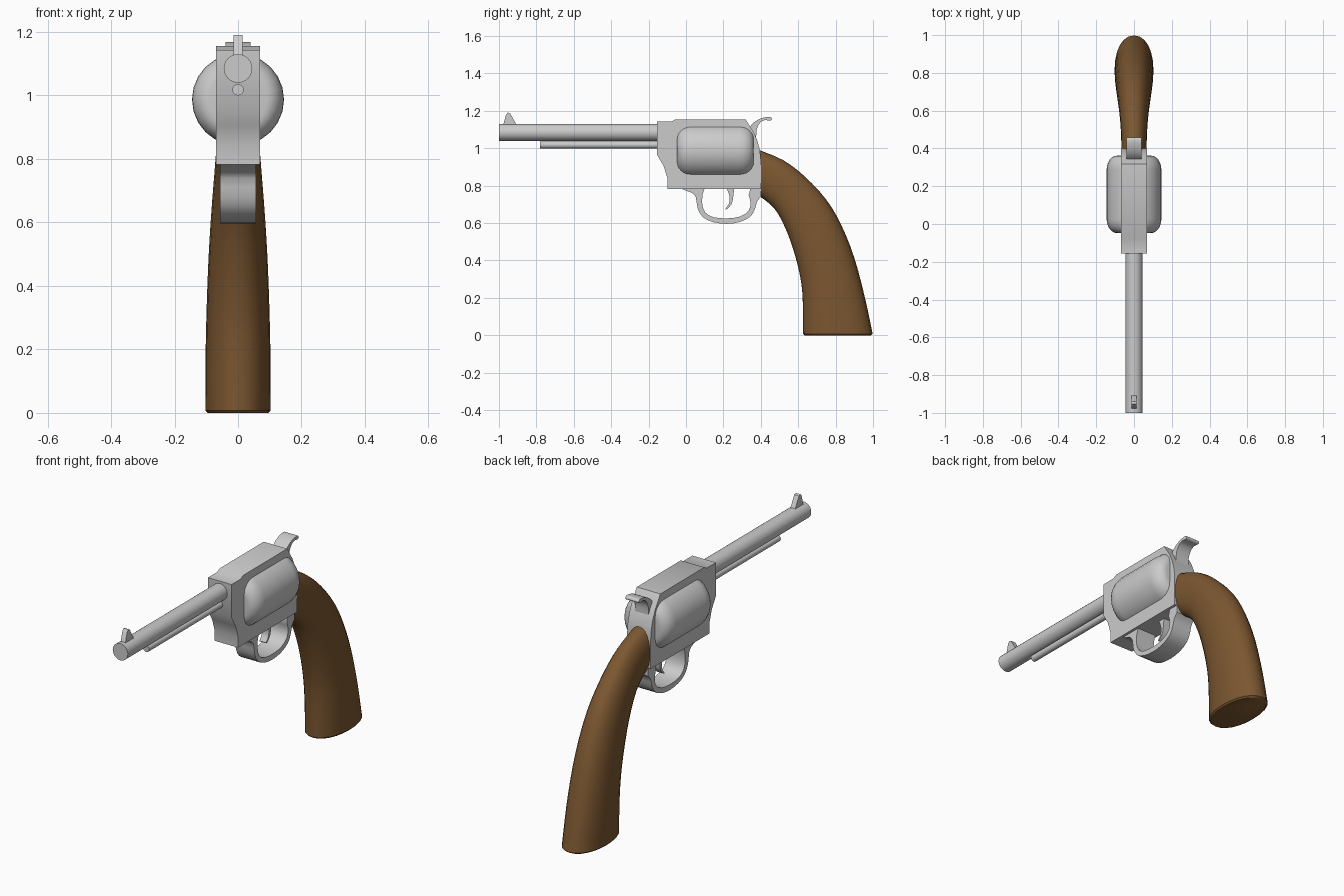
import bpy, bmesh, math
from mathutils import Vector

if "Cube" in bpy.data.objects:
    bpy.data.objects.remove(bpy.data.objects["Cube"])


def finish(name, bm, angle=35, mat=None):
    bmesh.ops.recalc_face_normals(bm, faces=bm.faces)
    me = bpy.data.meshes.new(name)
    bm.to_mesh(me)
    bm.free()
    me.shade_smooth()
    me.set_sharp_from_angle(angle=math.radians(angle))
    ob = bpy.data.objects.new(name, me)
    bpy.context.collection.objects.link(ob)
    if mat:
        me.materials.append(mat)
    return ob


def plate(name, pts, half):
    """Extrude a (y, z) side profile to +-half in x."""
    bm = bmesh.new()
    f = bm.faces.new([bm.verts.new((-half, y, z)) for y, z in pts])
    ext = bmesh.ops.extrude_face_region(bm, geom=[f])
    bmesh.ops.translate(bm, vec=(2 * half, 0, 0),
                        verts=[v for v in ext['geom'] if isinstance(v, bmesh.types.BMVert)])
    return finish(name, bm)


def loft(name, rings, angle=35, mat=None):
    """Skin closed rings of points and cap both ends."""
    bm = bmesh.new()
    vr = [[bm.verts.new(p) for p in r] for r in rings]
    n = len(vr[0])
    for a, b in zip(vr, vr[1:]):
        for i in range(n):
            j = (i + 1) % n
            bm.faces.new((a[i], a[j], b[j], b[i]))
    bm.faces.new(vr[0])
    bm.faces.new(vr[-1])
    return finish(name, bm, angle, mat)


def lathe(name, profile, zc, n=24):
    """Turn (y, radius) pairs about a lengthwise axis at height zc."""
    t = [2 * math.pi * i / n for i in range(n)]
    return loft(name, [[(r * math.sin(a), y, zc + r * math.cos(a)) for a in t]
                       for y, r in profile])


def smooth(pts, steps=4):
    """Catmull-Rom interpolation through points of any dimension."""
    pts = [Vector(p) for p in pts]
    p = [2 * pts[0] - pts[1]] + pts + [2 * pts[-1] - pts[-2]]
    out = []
    for i in range(1, len(p) - 2):
        a, b, c, d = p[i - 1:i + 3]
        for k in range(steps):
            t = k / steps
            out.append(0.5 * (2 * b + (c - a) * t + (2 * a - 5 * b + 4 * c - d) * t * t
                              + (3 * b - a - 3 * c + d) * t ** 3))
    return out + [pts[-1]]


# Barrel and ejector rod
lathe("barrel", [(-1.0, 0.045), (-0.1, 0.045)], 1.085)
lathe("ejector_rod", [(-0.78, 0.018), (-0.1, 0.018)], 1.018, 16)

# Front sight
plate("front_sight", [(-0.98, 1.115), (-0.962, 1.18), (-0.952, 1.191), (-0.94, 1.186),
                      (-0.9, 1.115)], 0.014)

# Frame
plate("frame", [(-0.155, 1.143), (-0.077, 1.143), (-0.056, 1.155), (0.318, 1.155),
                (0.361, 1.088), (0.382, 1.04), (0.395, 0.99), (0.4, 0.94), (0.4, 0.783),
                (-0.1, 0.783), (-0.1, 0.842), (-0.12, 0.906), (-0.155, 0.965)], 0.07)

# Cylinder drum with rounded ends
half = [(0.205 + 0.0, 0.09)] + [
    (0.205 - 0.075 * (1 - math.cos(a)), 0.09 + 0.055 * math.sin(a))
    for a in [math.pi / 2 * k / 6 for k in range(1, 7)]]
lathe("drum", [(0.157 - d, r) for d, r in half] + [(0.157 + d, r) for d, r in half[::-1]], 0.987)

# Trigger guard
outer = smooth([(0.03, 0.762), (0.052, 0.74), (0.062, 0.68), (0.09, 0.632), (0.145, 0.605),
                (0.215, 0.596), (0.285, 0.605), (0.345, 0.635), (0.37, 0.68), (0.38, 0.715),
                (0.402, 0.742)], 2)
inner = smooth([(0.335, 0.75), (0.345, 0.71), (0.335, 0.667), (0.29, 0.635), (0.215, 0.625),
                (0.145, 0.632), (0.103, 0.657), (0.087, 0.7), (0.088, 0.75)], 2)
plate("trigger_guard", [(-0.035, 0.787), *outer, (0.402, 0.787), (0.345, 0.787), *inner,
                        (0.1, 0.787)], 0.056)

# Trigger
plate("trigger", smooth([(0.215, 0.79), (0.232, 0.745), (0.23, 0.705), (0.211, 0.677),
                         (0.22, 0.676), (0.245, 0.705), (0.253, 0.745), (0.258, 0.79)], 3), 0.02)

# Hammer
plate("hammer", smooth([(0.33, 1.1), (0.36, 1.135), (0.39, 1.155), (0.425, 1.166),
                        (0.45, 1.167), (0.459, 1.157), (0.45, 1.148), (0.42, 1.15),
                        (0.395, 1.135), (0.378, 1.1), (0.375, 1.05)], 3) + [(0.33, 1.04)], 0.04)

# Grip: front edge (y, z), back edge (y, z), half width
wood = bpy.data.materials.new("wood")
wood.diffuse_color = (0.20, 0.095, 0.03, 1)
wood.use_nodes = True
wood.node_tree.nodes["Principled BSDF"].inputs["Base Color"].default_value = wood.diffuse_color
stations = smooth([
    (0.385, 0.75, 0.385, 0.993, 0.066), (0.45, 0.7, 0.52, 0.936, 0.069),
    (0.495, 0.645, 0.634, 0.85, 0.075), (0.545, 0.54, 0.75, 0.725, 0.084),
    (0.585, 0.42, 0.83, 0.59, 0.092), (0.613, 0.3, 0.9, 0.414, 0.098),
    (0.624, 0.19, 0.957, 0.2, 0.102), (0.626, 0.008, 0.998, 0.008, 0.103)], 3)
stations.append(Vector((0.634, 0, 0.988, 0, 0.096)))
rings = []
for fy, fz, by, bz, w in stations:
    ring = []
    for i in range(24):
        a = 2 * math.pi * i / 24
        c, s = math.cos(a), math.sin(a)
        u = math.copysign(abs(c) ** 0.92, c)
        v = math.copysign(abs(s) ** 0.92, s)
        t = 0.5 + 0.5 * u
        ring.append((w * v, fy + (by - fy) * t, fz + (bz - fz) * t))
    rings.append(ring)
loft("grip", rings, 40, wood)
